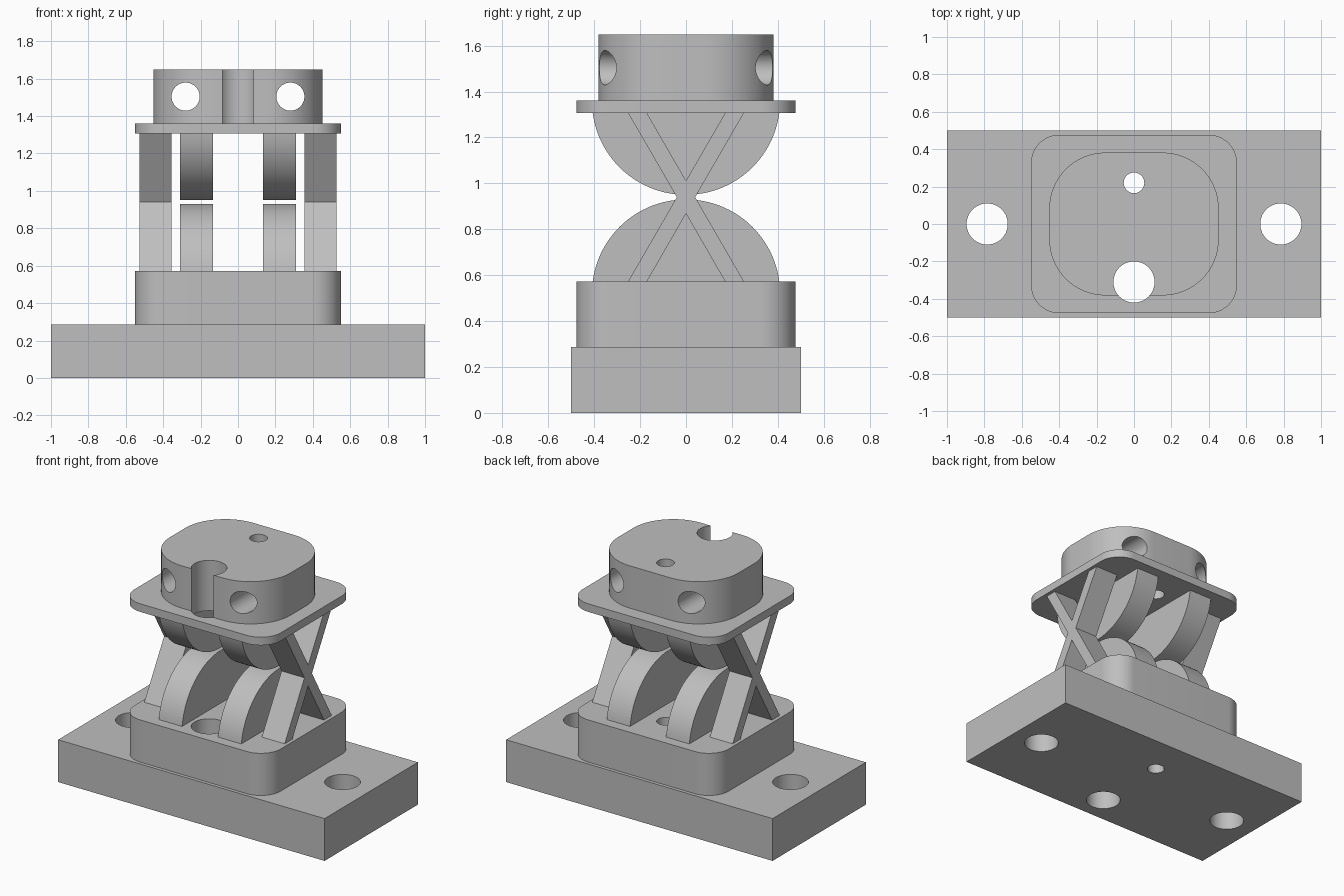
import bpy, bmesh, math
from mathutils import Matrix

if "Cube" in bpy.data.objects:
    bpy.data.objects.remove(bpy.data.objects["Cube"])

grey = bpy.data.materials.new("plain grey")
grey.diffuse_color = (0.52, 0.52, 0.52, 1)
grey.use_nodes = True
grey.node_tree.nodes["Principled BSDF"].inputs["Base Color"].default_value = grey.diffuse_color


def finish(name, bm):
    bmesh.ops.recalc_face_normals(bm, faces=bm.faces[:])
    mesh = bpy.data.meshes.new(name)
    bm.to_mesh(mesh)
    bm.free()
    mesh.materials.append(grey)
    obj = bpy.data.objects.new(name, mesh)
    bpy.context.collection.objects.link(obj)
    return obj


def prism(name, points, start, depth):
    """Extrude a closed outline of 3D points along the vector depth."""
    bm = bmesh.new()
    face = bm.faces.new([bm.verts.new(start(*p)) for p in points])
    out = bmesh.ops.extrude_face_region(bm, geom=[face])
    verts = [g for g in out["geom"] if isinstance(g, bmesh.types.BMVert)]
    bmesh.ops.translate(bm, verts=verts, vec=depth)
    return finish(name, bm)


def slab(name, hx, hy, r, z0, z1, n=16):
    """Upright block with rounded corners of radius r."""
    pts = []
    for i, (sx, sy) in enumerate([(1, 1), (-1, 1), (-1, -1), (1, -1)]):
        for k in range(n + 1 if r else 1):
            a = math.pi / 2 * (i + k / n)
            pts.append((sx * (hx - r) + r * math.cos(a),
                        sy * (hy - r) + r * math.sin(a)))
    return prism(name, pts, lambda x, y: (x, y, z0), (0, 0, z1 - z0))


def side_part(name, points, x0, x1):
    """Extrude a (y, z) outline across x."""
    return prism(name, points, lambda y, z: (x0, y, z), (x1 - x0, 0, 0))


# Heights of the stacked parts
BASE, PED, PLATE, CAP, TOP = 0.287, 0.573, 1.306, 1.361, 1.648

# Stacked blocks
blocks = [
    slab("base_block", 1.0, 0.5, 0, 0, BASE),
    slab("pedestal", 0.55, 0.477, 0.15, BASE, PED),
    slab("upper_plate", 0.55, 0.477, 0.15, PLATE, CAP),
    slab("cap", 0.453, 0.382, 0.3, CAP, TOP),
]

# Hole cutters: mounting holes, centre bores, cross holes of the cap
bm = bmesh.new()
for x, y, r in [(-0.785, 0, 0.11), (0.785, 0, 0.11), (0, 0.22, 0.055), (0, -0.31, 0.11)]:
    bmesh.ops.create_cone(bm, cap_ends=True, segments=48, radius1=r, radius2=r, depth=3,
                          matrix=Matrix.Translation((x, y, 1)))
for x in (-0.28, 0.28):
    bmesh.ops.create_cone(bm, cap_ends=True, segments=48, radius1=0.075, radius2=0.075, depth=2,
                          matrix=Matrix.Translation((x, 0, 1.504)) @ Matrix.Rotation(math.pi / 2, 4, 'X'))
cutter = finish("hole_cutter", bm)
cutter.hide_render = True
for obj in blocks:
    mod = obj.modifiers.new("holes", 'BOOLEAN')
    mod.operation, mod.solver, mod.object = 'DIFFERENCE', 'EXACT', cutter
    bpy.context.view_layer.objects.active = obj
    bpy.ops.object.modifier_apply(modifier=mod.name)
bpy.data.objects.remove(cutter)

# Rolling discs, cut flat where they meet the pedestal and the plate
R, MID = 0.41, 0.94
drop = R - (MID - 0.01 - PED)
start = math.asin(drop / R)
arc = [start + (math.pi - 2 * start) * k / 48 for k in range(49)]
lower = [(R * math.cos(a), PED - drop + R * math.sin(a)) for a in arc]
upper = [(y, 2 * MID - z) for y, z in lower]
# Crossed flexure blades
w, v = 0.252, 0.17
cross = [(-w, PED), (-v, PED), (0, 0.868), (v, PED), (w, PED), (0.04, MID),
         (w, PLATE), (v, PLATE), (0, 1.012), (-v, PLATE), (-w, PLATE), (-0.04, MID)]

parts = blocks[:]
for side, s in (("left", -1), ("right", 1)):
    parts += [
        side_part(side + "_lower_disc", lower, s * 0.135, s * 0.31),
        side_part(side + "_upper_disc", upper, s * 0.135, s * 0.31),
        side_part(side + "_crossed_blades", cross, s * 0.355, s * 0.527),
    ]

# Smooth round walls, crisp edges
for obj in parts:
    bpy.ops.object.select_all(action='DESELECT')
    obj.select_set(True)
    bpy.context.view_layer.objects.active = obj
    bpy.ops.object.shade_smooth_by_angle(angle=math.radians(30))
